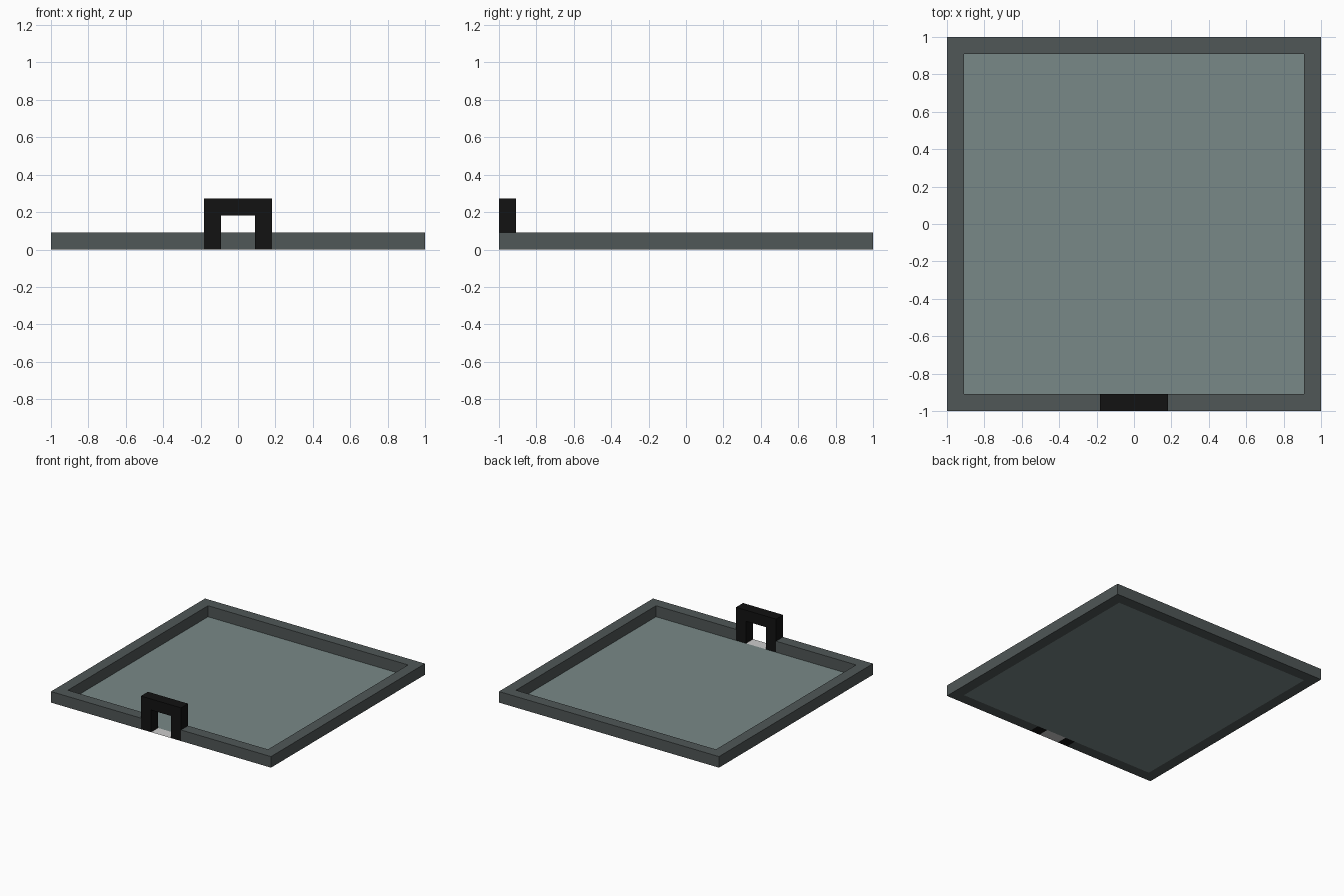
import bpy
import bmesh

if "Cube" in bpy.data.objects:
    bpy.data.objects.remove(bpy.data.objects["Cube"])

T = 1 / 11   # one block width: frame, posts and lintel share it


def material(name, color):
    m = bpy.data.materials.new(name)
    m.diffuse_color = color
    m.use_nodes = True
    m.node_tree.nodes["Principled BSDF"].inputs["Base Color"].default_value = m.diffuse_color
    return m


def prism(name, outline, z, height, mat=None):
    """Flat outline in x/y, extruded upward when height is given."""
    bm = bmesh.new()
    face = bm.faces.new([bm.verts.new((x, y, z)) for x, y in outline])
    if height:
        geom = bmesh.ops.extrude_face_region(bm, geom=[face], use_keep_orig=True)["geom"]
        top = [v for v in geom if isinstance(v, bmesh.types.BMVert)]
        bmesh.ops.translate(bm, verts=top, vec=(0, 0, height))
        bmesh.ops.recalc_face_normals(bm, faces=bm.faces[:])
    mesh = bpy.data.meshes.new(name)
    bm.to_mesh(mesh)
    bm.free()
    ob = bpy.data.objects.new(name, mesh)
    bpy.context.collection.objects.link(ob)
    if mat:
        mesh.materials.append(mat)
    return ob


def rect(x0, x1, y0, y1):
    return [(x0, y0), (x1, y0), (x1, y1), (x0, y1)]


wall_mat = material("dark_wall", (0.080, 0.095, 0.095, 1))
floor_mat = material("grey_green_floor", (0.19, 0.25, 0.245, 1))
gate_mat = material("black_gate", (0.006, 0.006, 0.006, 1))

I = 1 - T    # inner edge of the frame

# Low border wall, open at the front for the doorway
half = [(2 * T, -1), (1, -1), (1, 1), (-1, 1), (-1, -1), (-2 * T, -1)]
inner = [(-2 * T, -I), (-I, -I), (-I, I), (I, I), (I, -I), (2 * T, -I)]
prism("border_wall", half + inner, 0, T, wall_mat)

# Floor sheet inside the border
prism("floor", rect(-I, I, -I, I), 0, 0, floor_mat)

# Doorway threshold
prism("threshold", rect(-T, T, -1, -I), 0, 0)

# Gate: two posts and a lintel
for side, x in (("left", -2 * T), ("right", T)):
    prism(side + "_gate_post", rect(x, x + T, -1, -I), 0, 2 * T, gate_mat)
prism("gate_lintel", rect(-2 * T, 2 * T, -1, -I), 2 * T, T, gate_mat)
